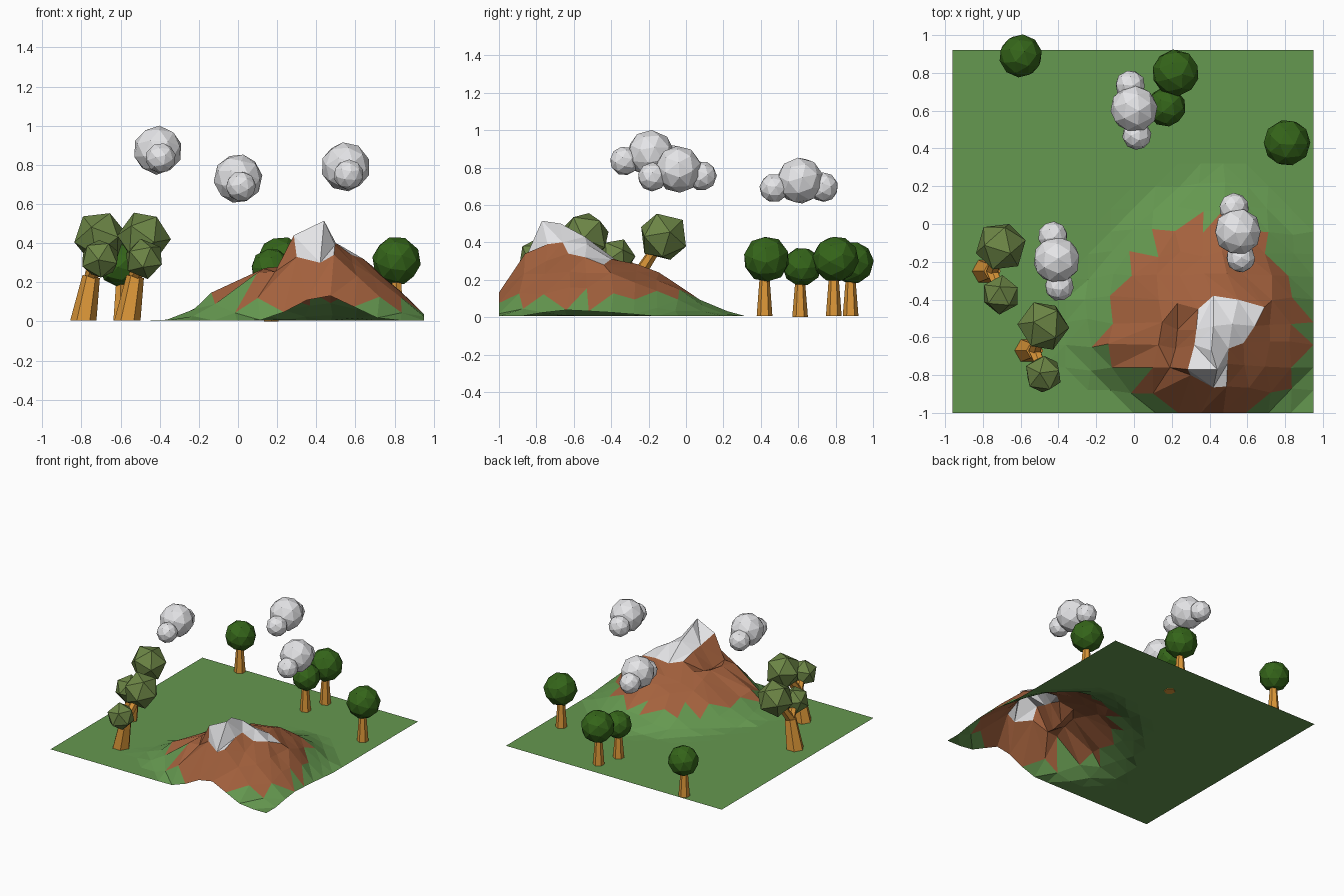
import bpy, bmesh, random
from mathutils import Vector

random.seed(4)
if "Cube" in bpy.data.objects:
    bpy.data.objects.remove(bpy.data.objects["Cube"], do_unlink=True)


def material(name, colour):
    m = bpy.data.materials.new(name)
    m.use_nodes = True
    m.diffuse_color = (*colour, 1)
    bsdf = m.node_tree.nodes["Principled BSDF"]
    bsdf.inputs["Base Color"].default_value = (*colour, 1)
    bsdf.inputs["Roughness"].default_value = 1
    return m


GRASS = material("grass green", (0.13, 0.315, 0.08))
EARTH = material("earth brown", (0.37, 0.12, 0.047))
SNOW = material("snow white", (0.8, 0.8, 0.82))
BARK = material("bark orange", (0.72, 0.31, 0.04))
PINE = material("dark leaf green", (0.035, 0.13, 0.01))
OLIVE = material("olive leaf green", (0.15, 0.235, 0.06))


def make_object(name, bm, *mats):
    mesh = bpy.data.meshes.new(name)
    bm.to_mesh(mesh)
    bm.free()
    for m in mats:
        mesh.materials.append(m)
    ob = bpy.data.objects.new(name, mesh)
    bpy.context.collection.objects.link(ob)
    return ob


# Terrain: one sheet whose corner rises into a snow-capped mountain
N = 16
PEAK = Vector((0.42, -0.70))
PROFILE = [(0, .46), (.15, .40), (.3, .33), (.45, .27), (.6, .21), (.75, .11), (.9, .03), (1, .005)]


def height(x, y):
    dx, dy = x - PEAK.x, y - PEAK.y
    u = abs(dx) / (0.6 if dx > 0 else 0.8)
    v = abs(dy) / (1.0 if dy > 0 else 0.43)
    # Rounder or sharper outline in each quarter
    if dy > 0:
        p = 2.2 if dx > 0 else 1.75
    else:
        p = 1.5 if dx > 0 else 1.15
    t = (u ** p + v ** p) ** (1 / p)
    for (a, za), (b, zb) in zip(PROFILE, PROFILE[1:]):
        if t <= b:
            return za + (zb - za) * (t - a) / (b - a)
    return 0.005


# Summit rows, keyed by grid row: rock ridge and gully, then the snow cap
RIDGE = {
    2: [(.10, -.76, .25), (.19, -.76, .255)],
    3: [(.13, -.64, .27), (.22, -.66, .22)],
    4: [(.15, -.52, .275), (.23, -.56, .23)],
    5: [(.13, -.40, .25), (.23, -.42, .28)],
}
CAP = {
    1: [(.30, -.80, .33), (.42, -.865, .30), (.49, -.86, .34)],
    2: [(.285, -.77, .44), (.44, -.77, .515), (.495, -.74, .39)],
    3: [(.32, -.64, .38), (.41, -.67, .50), (.5, -.66, .40), (.58, -.63, .34)],
    4: [(.33, -.56, .36), (.42, -.54, .43), (.52, -.53, .39), (.64, -.54, .32)],
    5: [(.34, -.45, .32), (.42, -.38, .31), (.55, -.40, .31), (.69, -.44, .28)],
}

bm = bmesh.new()
grid, cap = [], set()
for j in range(N + 1):
    row = []
    for i in range(N + 1):
        x, y = -0.96 + 1.91 * i / N, -1 + 1.92 * j / N
        z = height(x, y)
        if z > 0.01 and 0 < i < N and 0 < j < N:
            x += random.uniform(-.02, .02)
            y += random.uniform(-.02, .02)
            z += random.uniform(-.012, .012)
        row.append(bm.verts.new((x, y, max(z, 0.005))))
    for v, p in zip(row[8:], RIDGE.get(j, [])):
        v.co = p
    for v, p in zip(row[10:], CAP.get(j, [])):
        v.co = p
        cap.add(v)
    grid.append(row)

for j in range(N):
    for i in range(N):
        a, b = grid[j][i], grid[j][i + 1]
        d, c = grid[j + 1][i], grid[j + 1][i + 1]
        mid = (a.co + c.co) / 2
        if (mid.x - PEAK.x) * (mid.y - PEAK.y) > 0:
            tris = (a, b, d), (b, c, d)
        else:
            tris = (a, b, c), (a, c, d)
        for t in tris:
            f = bm.faces.new(t)
            if all(v in cap for v in t):
                f.material_index = 2
            elif sum(v.co.z > 0.105 for v in t) >= 2:
                f.material_index = 1
make_object("terrain", bm, GRASS, EARTH, SNOW)


# Faceted balls: twenty triangles, or a rounder one with a point on every face
def ball(name, centre, r, mat, rounder=True):
    bm = bmesh.new()
    bmesh.ops.create_icosphere(bm, subdivisions=1, radius=1)
    if rounder:
        for p in [f.calc_center_median().normalized() for f in bm.faces]:
            bm.verts.new(p)
        bmesh.ops.delete(bm, geom=bm.edges[:] + bm.faces[:], context="EDGES_FACES")
        points = [v.co.copy() for v in bm.verts]
        bm.clear()
        for p in points:
            bm.verts.new(p)
        bmesh.ops.convex_hull(bm, input=bm.verts[:])
    ob = make_object(name, bm, mat)
    ob.location, ob.scale = centre, (r, r, r)
    ob.rotation_euler = [random.uniform(0, 3) for _ in range(3)]


# Tapered six-sided limb between two points
def limb(name, start, end, r1, r2):
    start, end = Vector(start), Vector(end)
    axis = end - start
    bm = bmesh.new()
    bmesh.ops.create_cone(bm, cap_ends=True, segments=6, radius1=r1, radius2=r2, depth=axis.length)
    turn = axis.to_track_quat("Z", "Y")
    for v in bm.verts:
        on_ground = v.co.z < 0 and start.z < 0.01
        v.co = turn @ v.co + (start + end) / 2
        if on_ground:
            v.co.z = start.z
    make_object(name, bm, BARK)


# Dark round trees
for x, y, z, r, base in [(.81, .43, .31, .125, .006), (.22, .80, .31, .125, .006),
                         (.17, .62, .27, .105, 0), (-.6, .89, .29, .115, .006)]:
    limb("round_tree_trunk", (x, y - .01, base), (x, y - .01, z - r / 2), .042, .024)
    ball("round_tree_crown", (x, y, z), r, PINE)

# Leaning forked trees
for x, y in [(-.79, -.25), (-.565, -.67)]:
    fork = (x + .04, y, .23)
    big, small = (x + .085, y + .13, .43), (x + .085, y - .125, .32)
    limb("forked_tree_trunk", (x, y, .006), fork, .068, .045)
    limb("forked_tree_back_branch", fork, big, .035, .025)
    limb("forked_tree_front_branch", fork, small, .035, .022)
    ball("forked_tree_big_crown", big, .138, OLIVE, False)
    ball("forked_tree_small_crown", small, .105, OLIVE, False)

# Clouds
for x, y, z in [(-.41, -.19, .875), (.55, -.04, .79), (0, .61, .73)]:
    ball("cloud_middle", (x, y, z), .126, SNOW)
    ball("cloud_back_puff", (x - .02, y + .125, z - .035), .08, SNOW)
    ball("cloud_front_puff", (x + .015, y - .14, z - .04), .078, SNOW)
